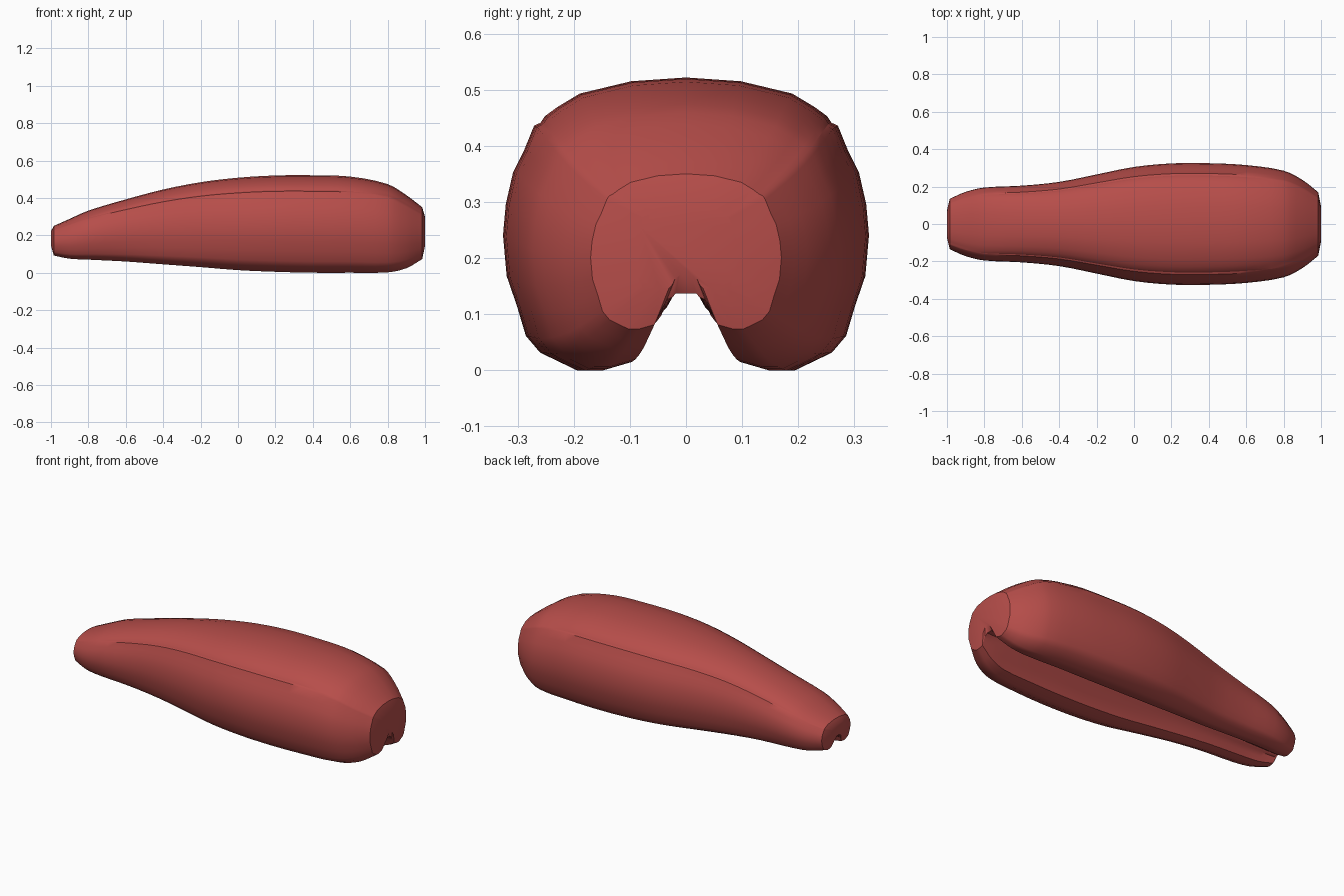
import bpy, bmesh, math

cube = bpy.data.objects.get("Cube")
if cube:
    bpy.data.objects.remove(cube, do_unlink=True)

# Muted red for the whole body
red = bpy.data.materials.new("muted_red")
red.use_nodes = True
color = (0.47, 0.075, 0.068, 1)
red.diffuse_color = color
red.node_tree.nodes["Principled BSDF"].inputs["Base Color"].default_value = color

# Stations along the length: x, half width, bottom, top
stations = [
    (-.985, .135, .092, .25), (-.9, .172, .075, .288), (-.8, .195, .07, .332),
    (-.6, .205, .06, .392), (-.4, .225, .045, .445), (-.2, .265, .03, .484),
    (0, .305, .014, .508), (.2, .324, .005, .52), (.4, .325, 0, .521),
    (.6, .315, 0, .514), (.8, .285, .002, .474), (.9, .236, .024, .415),
    (.985, .17, .073, .35),
]

# Half outline from top centre to the groove lip: width share, height share
outline = [
    (0, 1), (.3, .987), (.58, .945), (.7, .9), (.77, .868), (.795, .845),
    (.83, .835), (.885, .75), (.945, .675), (.985, .565), (1, .46), (.98, .32),
    (.925, .22), (.875, .115), (.8, .06), (.6, 0), (.5, 0), (.33, .03),
]
CREASE = 5
CEILING = .137


def slope(i, k):
    a, b = stations[max(i - 1, 0)], stations[min(i + 1, len(stations) - 1)]
    return (b[k] - a[k]) / (b[0] - a[0])


def blend(i, t):
    """Smoothly interpolated station between i and i + 1."""
    a, b = stations[i], stations[i + 1]
    d = b[0] - a[0]
    s = t * t * (3 - 2 * t)
    row = [a[0] + d * t]
    for k in (1, 2, 3):
        bend = slope(i, k) * t * (1 - t) ** 2 - slope(i + 1, k) * t * t * (1 - t)
        row.append(a[k] + (b[k] - a[k]) * s + bend * d)
    return row


def section(x, w, low, top):
    """Closed cross-section with side creases and an underside groove."""
    fade = max(0, min(1, (x + .95) * 5, (.8 - x) * 5))
    half = []
    for i, (u, v) in enumerate(outline):
        if i == CREASE:
            u, v = u + .012 * (1 - fade), v + .012 * (1 - fade)
        half.append((u * w, low + v * (top - low)))
    lip_y, lip_z = half[-1]
    rise = CEILING - lip_z
    half += [(lip_y * .7 + .005, lip_z + rise * .45),
             (.034, lip_z + rise * .8), (.024, CEILING - .007), (.018, CEILING)]
    half += [(-y, z) for y, z in reversed(half[1:])]
    return [(x, y, z) for y, z in half]


rows = [blend(i, t / 3) for i in range(len(stations) - 1) for t in range(3)]
rows.append(stations[-1])

# Lofted body with slightly domed ends
bm = bmesh.new()
rings = [[bm.verts.new(p) for p in section(*row)] for row in rows]


def cap_ring(row, x):
    middle = (row[2] + row[3]) / 2 + .01
    return [bm.verts.new((x, y * .55, max(CEILING + .008, middle + (z - middle) * .6)))
            for _, y, z in section(*row)]


rings.insert(0, cap_ring(rows[0], -1))
rings.append(cap_ring(rows[-1], 1))
count = len(rings[0])
for a, b in zip(rings, rings[1:]):
    for j in range(count):
        n = (j + 1) % count
        bm.faces.new((a[j], a[n], b[n], b[j]))
bm.faces.new(rings[0])
bm.faces.new(rings[-1])

# Sharp rims at the ends and sharp creases along both sides
for ring in (rings[1], rings[-2]):
    for j in range(count):
        bm.edges.get((ring[j], ring[(j + 1) % count])).smooth = False
for a, b in zip(rings[3:-8], rings[4:-7]):
    for j in (CREASE, count - CREASE):
        bm.edges.get((a[j], b[j])).smooth = False
bmesh.ops.recalc_face_normals(bm, faces=bm.faces)

mesh = bpy.data.meshes.new("tapered_body")
bm.to_mesh(mesh)
bm.free()
mesh.materials.append(red)
body = bpy.data.objects.new("tapered_body", mesh)
bpy.context.collection.objects.link(body)
bpy.ops.object.select_all(action="DESELECT")
body.select_set(True)
bpy.context.view_layer.objects.active = body
bpy.ops.object.shade_smooth_by_angle(angle=math.radians(40), keep_sharp_edges=True)
